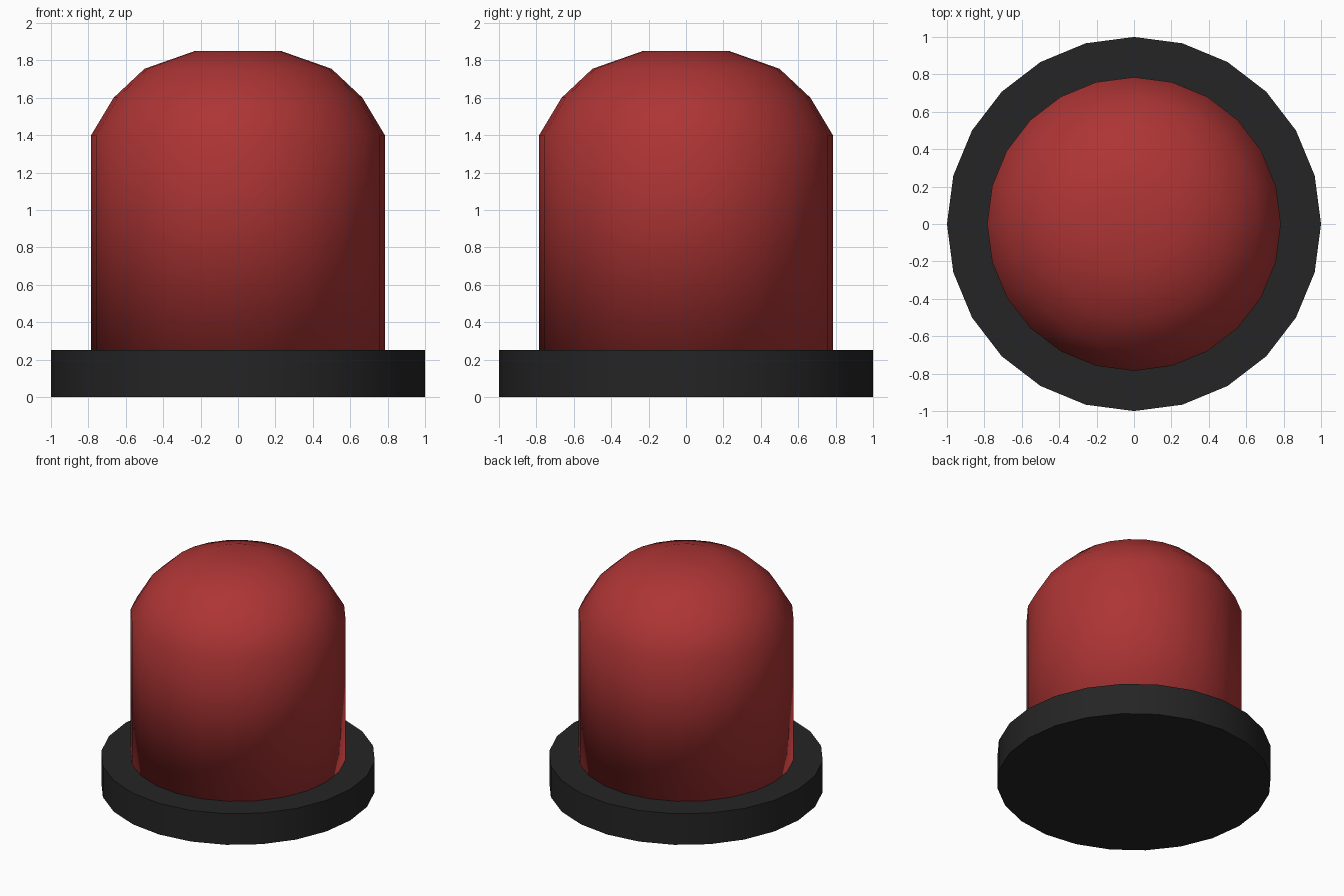
import bpy, bmesh, math

if "Cube" in bpy.data.objects:
    bpy.data.objects.remove(bpy.data.objects["Cube"])

SIDES = 24


def material(name, rgb):
    mat = bpy.data.materials.new(name)
    mat.diffuse_color = (*rgb, 1)
    mat.use_nodes = True
    mat.node_tree.nodes["Principled BSDF"].inputs["Base Color"].default_value = mat.diffuse_color
    return mat


def lathe(name, profile, mat):
    """Stack rings from (radius, z) pairs and cap both ends."""
    bm = bmesh.new()
    rings = []
    for r, z in profile:
        angles = [2 * math.pi * i / SIDES for i in range(SIDES)]
        rings.append([bm.verts.new((r * math.cos(a), r * math.sin(a), z)) for a in angles])
    for low, high in zip(rings, rings[1:]):
        for i in range(SIDES):
            j = (i + 1) % SIDES
            bm.faces.new((low[i], low[j], high[j], high[i]))
    bm.faces.new(rings[0][::-1])
    bm.faces.new(rings[-1])
    mesh = bpy.data.meshes.new(name)
    bm.to_mesh(mesh)
    bm.free()
    mesh.materials.append(mat)
    obj = bpy.data.objects.new(name, mesh)
    bpy.context.collection.objects.link(obj)
    return obj


red = material("red", (0.42, 0.035, 0.035))
black = material("black", (0.018, 0.018, 0.018))

# Flat black mounting ring with crisp rims
base = lathe("base", [(1, 0), (1, 0.25)], black)
bpy.context.view_layer.objects.active = base
base.select_set(True)
bpy.ops.object.shade_smooth_by_angle(angle=math.radians(30))

# Red domed lens, smooth all over
lens = lathe("lens", [(0.785, 0.25), (0.785, 1.4), (0.665, 1.6),
                      (0.5, 1.755), (0.23, 1.85)], red)
lens.data.shade_smooth()
